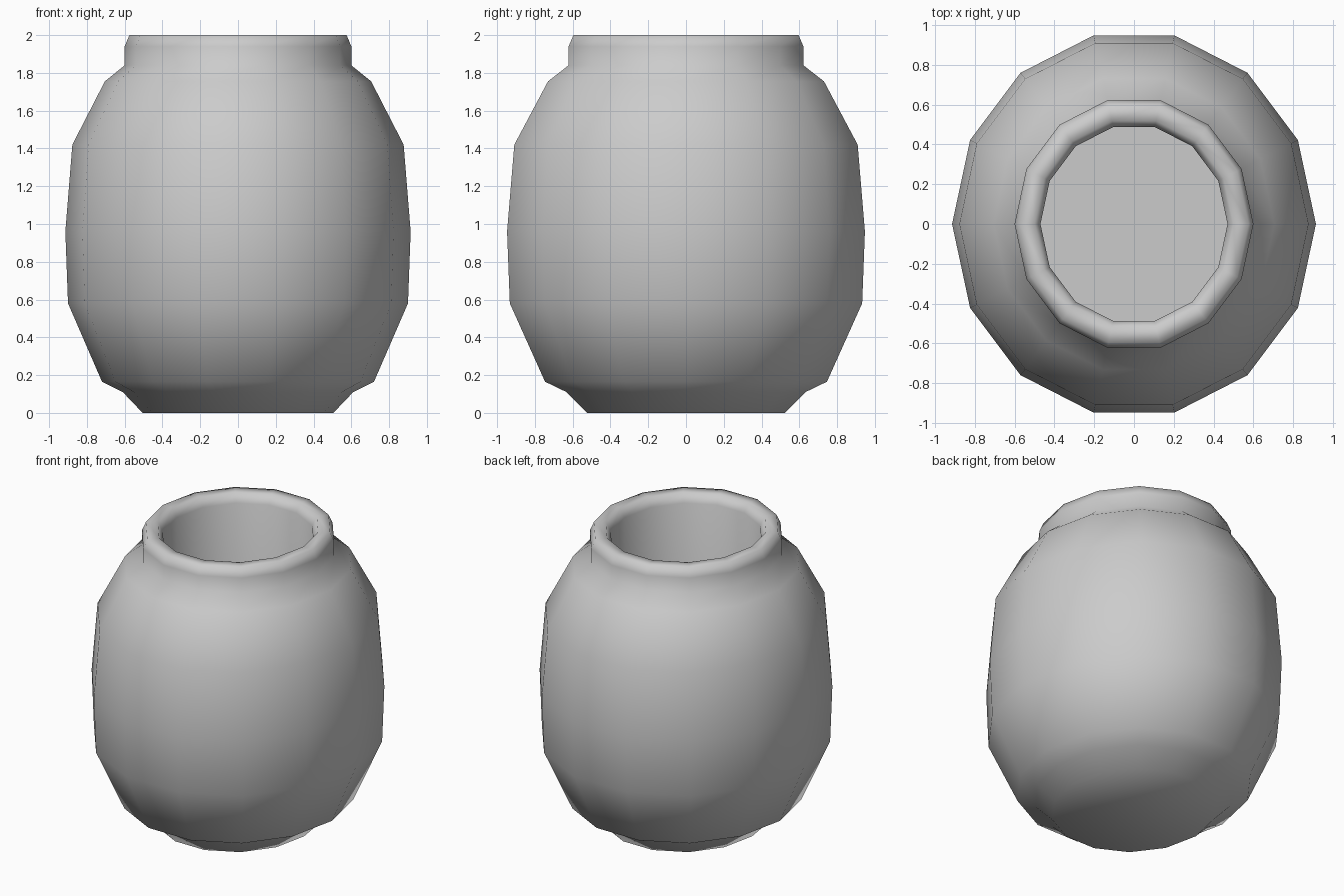
import bpy, bmesh, math

if "Cube" in bpy.data.objects:
    bpy.data.objects.remove(bpy.data.objects["Cube"])

SIDES = 14
DEPTH_SCALE = 1.063  # pot is slightly deeper than wide

# (radius, height) from foot, up the outside, over the lip, down the inner wall
PROFILE = [
    (0.505, 0.0), (0.61, 0.11), (0.72, 0.165), (0.90, 0.58), (0.914, 0.96),
    (0.877, 1.42), (0.705, 1.755), (0.60, 1.84), (0.60, 1.94), (0.575, 2.0),
    (0.50, 2.0), (0.47, 1.94), (0.47, 0.15),
]


def ring(bm, radius, z):
    step = math.tau / SIDES
    return [bm.verts.new((radius * math.cos(i * step),
                          radius * DEPTH_SCALE * math.sin(i * step), z))
            for i in range(SIDES)]


# Pot: one lathed shell with a base and an inside floor
bm = bmesh.new()
rings = [ring(bm, r, z) for r, z in PROFILE]
for low, high in zip(rings, rings[1:]):
    for i in range(SIDES):
        j = (i + 1) % SIDES
        bm.faces.new((low[i], low[j], high[j], high[i]))
bm.faces.new(rings[0][::-1])
bm.faces.new(rings[-1])
bmesh.ops.recalc_face_normals(bm, faces=bm.faces[:])

mesh = bpy.data.meshes.new("pot")
bm.to_mesh(mesh)
bm.free()
pot = bpy.data.objects.new("pot", mesh)
bpy.context.collection.objects.link(pot)

# Smooth everywhere except where the inner wall meets the floor
bpy.context.view_layer.objects.active = pot
pot.select_set(True)
bpy.ops.object.shade_smooth_by_angle(angle=math.radians(80))
